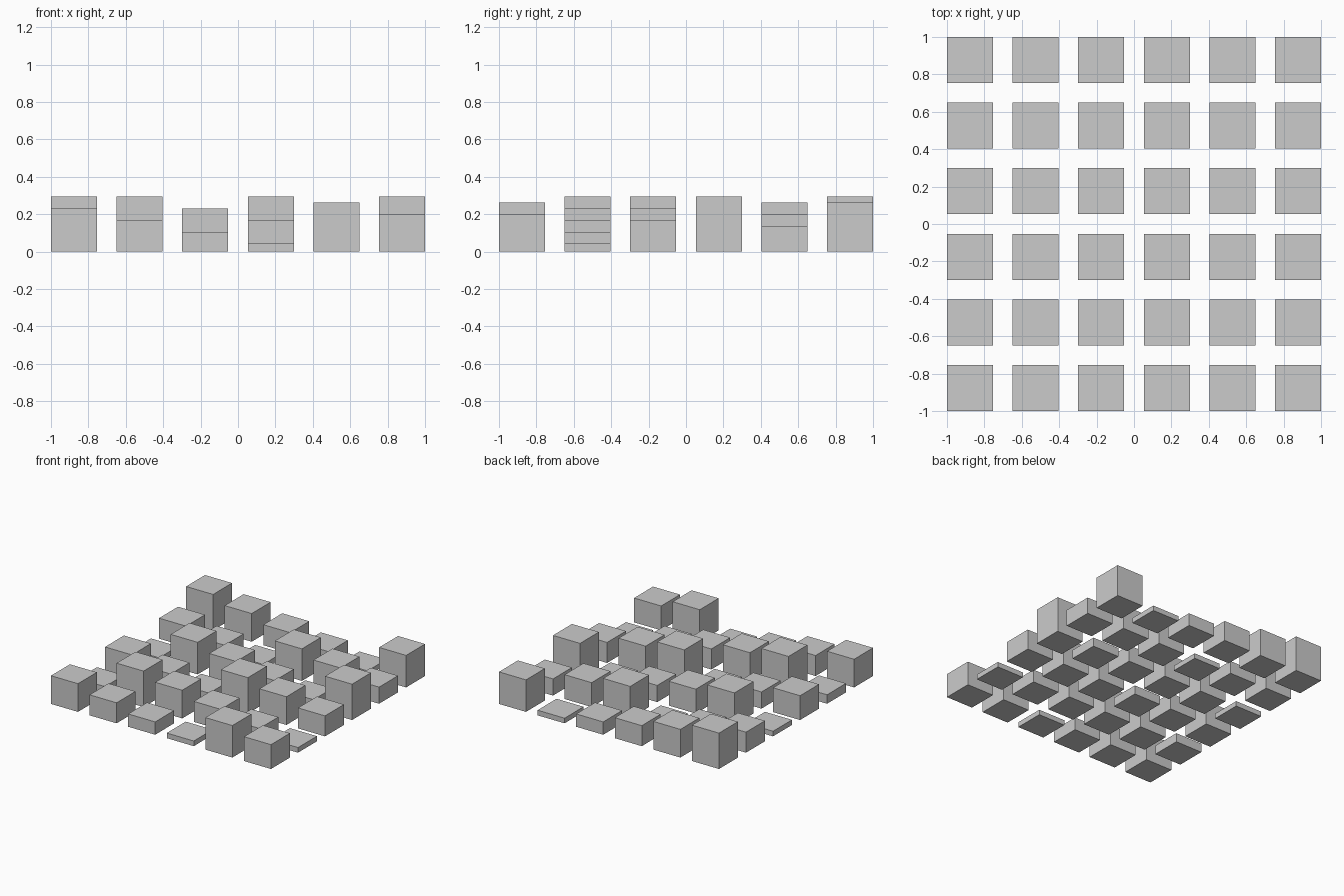
import bpy

if "Cube" in bpy.data.objects:
    bpy.data.objects.remove(bpy.data.objects["Cube"])

N = 6
S = 2 / 5.7            # grid pitch; blocks are 0.7 of it wide
SIDE = 0.7 * S


def block(name, x, y, height):
    bpy.ops.mesh.primitive_cube_add(size=1, location=(x, y, height / 2))
    obj = bpy.context.object
    obj.name = name
    obj.dimensions = (SIDE, SIDE, height)
    bpy.ops.object.transform_apply(location=False, rotation=False, scale=True)


# Grid of blocks, heights stepping through nine levels
for row in range(N):
    for col in range(N):
        level = (6 + 7 * col + 4 * row) % 9
        block(f"block_row{row}_col{col}",
              (col - 2.5) * S, (row - 2.5) * S,
              (0.12 + 0.09 * level) * S)
